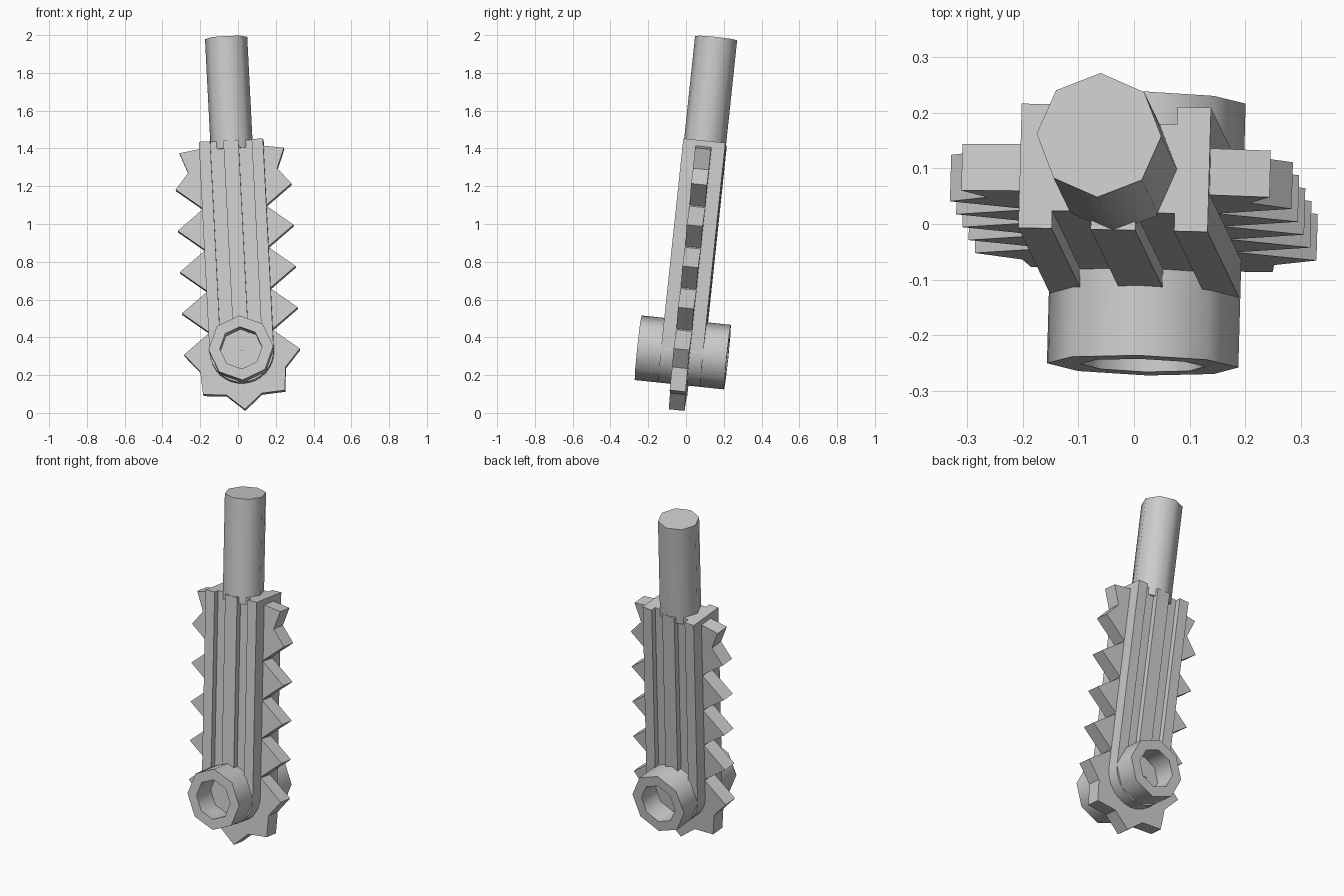
import bpy, bmesh
from math import cos, sin, pi, radians
from mathutils import Matrix, Vector

cube = bpy.data.objects.get("Cube")
if cube:
    bpy.data.objects.remove(cube)

steel = bpy.data.materials.new("grey_steel")
steel.use_nodes = True
GREY = (0.6, 0.6, 0.6, 1)
steel.diffuse_color = GREY
steel.node_tree.nodes["Principled BSDF"].inputs["Base Color"].default_value = GREY

# Leaning frame: x across the blade, y through it, z along it from the hub
along = Vector((-0.051, 0.106, 1)).normalized()
through = Vector((0.022, 1, 0))
through = (through - along * through.dot(along)).normalized()
across = through.cross(along)
frame = Matrix((across, through, along)).transposed().to_4x4()
frame.translation = (0.022, -0.017, 0.32)


def finish(name, bm, smooth=True):
    bmesh.ops.remove_doubles(bm, verts=bm.verts, dist=1e-5)
    bmesh.ops.recalc_face_normals(bm, faces=bm.faces)
    mesh = bpy.data.meshes.new(name)
    bm.to_mesh(mesh)
    bm.free()
    mesh.materials.append(steel)
    obj = bpy.data.objects.new(name, mesh)
    bpy.context.collection.objects.link(obj)
    obj.matrix_world = frame
    if smooth:
        bpy.ops.object.select_all(action="DESELECT")
        obj.select_set(True)
        bpy.context.view_layer.objects.active = obj
        bpy.ops.object.shade_smooth_by_angle(angle=radians(50))


def slab(name, outline, half, smooth=True):
    """Extrude an x-z outline evenly to both sides of the blade's middle."""
    bm = bmesh.new()
    face = bm.faces.new([bm.verts.new((x, -half, z)) for x, z in outline])
    out = bmesh.ops.extrude_face_region(bm, geom=[face])["geom"]
    moved = [v for v in out if isinstance(v, bmesh.types.BMVert)]
    bmesh.ops.translate(bm, verts=moved, vec=(0, 2 * half, 0))
    finish(name, bm, smooth)


def octagonal(name, profile, axis):
    """Turn an (r, height) profile into an eight-sided solid."""
    bm = bmesh.new()
    verts = [bm.verts.new((r, h, 0) if axis == "Y" else (r, 0, h)) for r, h in profile]
    edges = [bm.edges.new(pair) for pair in zip(verts, verts[1:])]
    bmesh.ops.spin(bm, geom=verts + edges, cent=(0, 0, 0), steps=8, angle=2 * pi,
                   axis=(0, 1, 0) if axis == "Y" else (0, 0, 1))
    finish(name, bm)


def arc(radius, steps=16):
    return [(radius * cos(pi + pi * i / steps), radius * sin(pi + pi * i / steps))
            for i in range(steps + 1)]


TOP, WIDE, SLOT, RIB = 1.12, 0.17, 0.11, 0.04

# Blade: core, raised rim and middle rib, leaving two grooves on each face
slab("blade_core", [(-WIDE + 0.002, TOP)] + arc(WIDE - 0.002) + [(WIDE - 0.002, TOP)], 0.08)
slab("blade_rim", [(-WIDE, TOP)] + arc(WIDE) + [(WIDE, TOP), (SLOT, TOP)]
     + arc(SLOT)[::-1] + [(-SLOT, TOP)], 0.112)
slab("blade_rib", [(-RIB, 0), (RIB, 0), (RIB, TOP), (-RIB, TOP)], 0.112)

# Toothed band: half outline from the top down, then mirrored
PITCH, TIP = 0.22, 0.307
half = [(0.16, 1.09), (0.277, 1.072), (0.236, 0.965)]
for i in range(4, 0, -1):
    half += [(TIP, i * PITCH), (0.166, (i - 0.5) * PITCH)]
for i in range(2):
    a, b = -i * pi / 4, -(i + 0.5) * pi / 4
    half += [(TIP * cos(a), TIP * sin(a)), (0.245 * cos(b), 0.245 * sin(b))]
outline = half + [(0, -TIP)] + [(-x, z) for x, z in reversed(half)]
slab("toothed_band", outline, 0.042, smooth=False)

# Hub through the blade, hollowed at both ends
octagonal("hub", [(0, -0.11), (0.112, -0.11), (0.112, -0.238), (0.172, -0.238),
                  (0.172, 0.238), (0.112, 0.238), (0.112, 0.11), (0, 0.11)], "Y")

# Handle
octagonal("handle", [(0, 1.08), (0.112, 1.08), (0.112, 1.676), (0, 1.676)], "Z")
